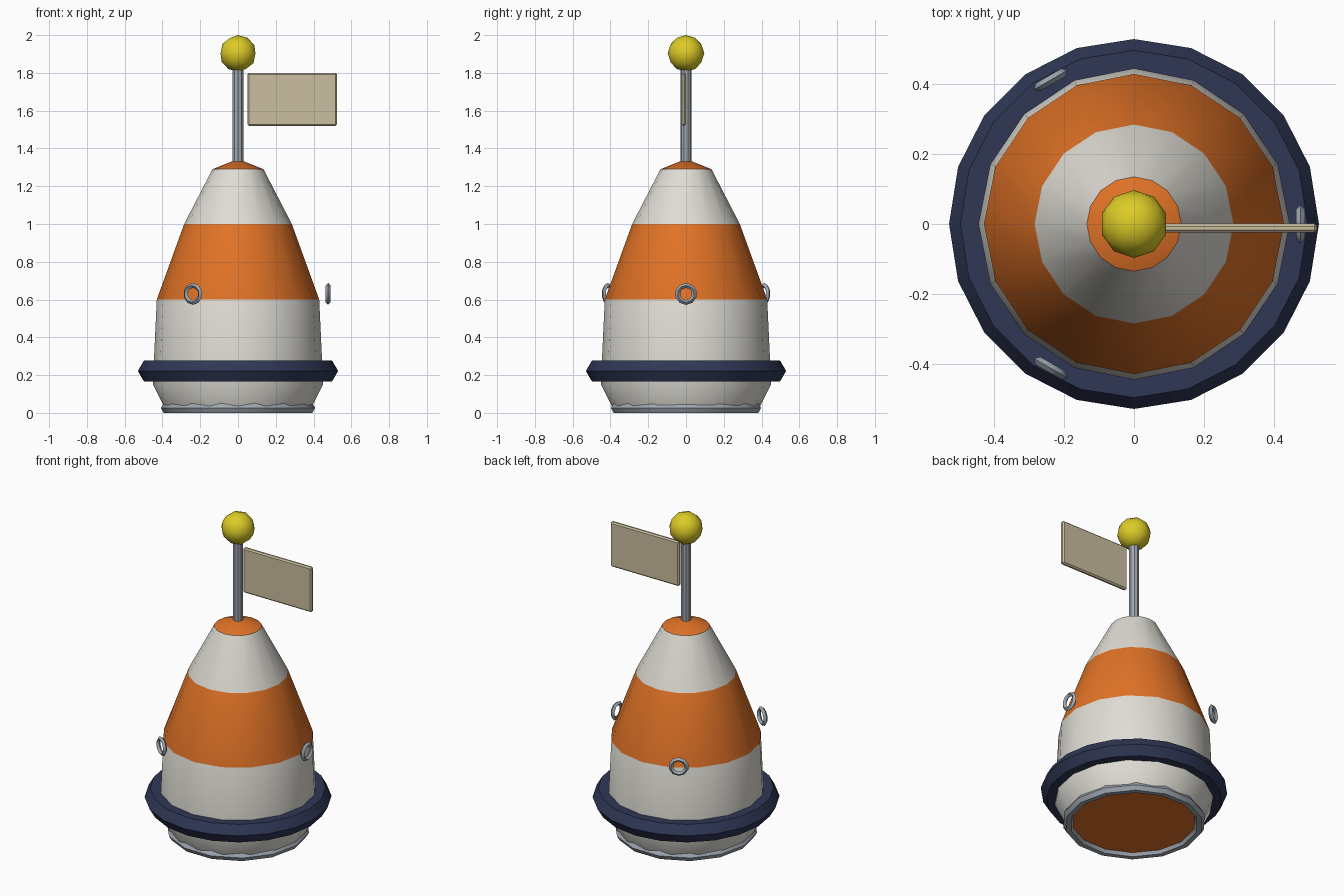
import bpy, bmesh, math
from mathutils import Matrix

if "Cube" in bpy.data.objects:
    bpy.data.objects.remove(bpy.data.objects["Cube"])


def material(name, rgb):
    m = bpy.data.materials.new(name)
    m.diffuse_color = (*rgb, 1)
    m.use_nodes = True
    m.node_tree.nodes["Principled BSDF"].inputs["Base Color"].default_value = m.diffuse_color
    return m


orange = material("orange paint", (0.75, 0.17, 0.02))
white = material("white paint", (0.74, 0.72, 0.66))
navy = material("navy rubber", (0.028, 0.038, 0.09))
steel = material("steel", (0.35, 0.39, 0.44))
yellow = material("yellow lamp", (0.72, 0.60, 0.02))
tan = material("tan cloth", (0.60, 0.52, 0.35))


def finish(name, mat, smooth=True):
    ob = bpy.context.object
    ob.name = name
    if mat:
        ob.data.materials.append(mat)
    if smooth:
        bpy.ops.object.shade_smooth_by_angle(angle=math.radians(30))
    return ob


def torus(name, mat, major, minor, segs, sides, loc, rot=(0, 0, 0)):
    bpy.ops.mesh.primitive_torus_add(major_segments=segs, minor_segments=sides,
                                     major_radius=major, minor_radius=minor,
                                     location=loc, rotation=rot)
    return finish(name, mat)


# Striped hull: 16-sided lathe; each profile band has one colour
SIDES = 16
profile = [(0.385, 0.02), (0.45, 0.15), (0.445, 0.28), (0.43, 0.60),
           (0.285, 1.00), (0.135, 1.29), (0.035, 1.33)]
band_slot = [1, 1, 1, 0, 1, 0]
bm = bmesh.new()
rings = [[bm.verts.new((r * math.cos(2 * math.pi * i / SIDES),
                        r * math.sin(2 * math.pi * i / SIDES), z))
          for i in range(SIDES)] for r, z in profile]
for slot, lo, hi in zip(band_slot, rings, rings[1:]):
    for i in range(SIDES):
        j = (i + 1) % SIDES
        bm.faces.new((lo[i], lo[j], hi[j], hi[i])).material_index = slot
bm.faces.new(rings[0][::-1])
bm.faces.new(rings[-1])
mesh = bpy.data.meshes.new("hull")
bm.to_mesh(mesh)
bm.free()
mesh.materials.append(orange)
mesh.materials.append(white)
hull = bpy.data.objects.new("hull", mesh)
bpy.context.collection.objects.link(hull)
bpy.context.view_layer.objects.active = hull
hull.select_set(True)
finish("hull", None)

# Fender and foot rings
torus("fender_ring", navy, 0.465, 0.065, 20, 6, (0, 0, 0.222))
torus("foot_ring", steel, 0.378, 0.03, 14, 6, (0, 0, 0.026))

# Three lifting eyes facing outwards
for k in range(3):
    a = k * 2 * math.pi / 3
    torus(f"lifting_eye_{k + 1}", steel, 0.045, 0.013, 10, 4,
          (0.477 * math.cos(a), 0.477 * math.sin(a), 0.63),
          (0, math.pi / 2, a))

# Mast and lamp
bpy.ops.mesh.primitive_cylinder_add(vertices=10, radius=0.03, depth=0.55,
                                    location=(0, 0, 1.575))
finish("mast", steel)
bpy.ops.mesh.primitive_ico_sphere_add(subdivisions=2, radius=0.097,
                                      location=(0, 0, 1.903))
lamp = finish("lamp", yellow, smooth=False)
lamp.data.shade_smooth()

# Flag plate with softened edges
bpy.ops.mesh.primitive_cube_add(size=1, location=(0.2875, -0.012, 1.66))
flag = finish("flag", tan, smooth=False)
flag.data.transform(Matrix.Diagonal((0.475, 0.026, 0.28, 1)))
bevel = flag.modifiers.new("soft_edges", 'BEVEL')
bevel.width = 0.008
bevel.segments = 1
